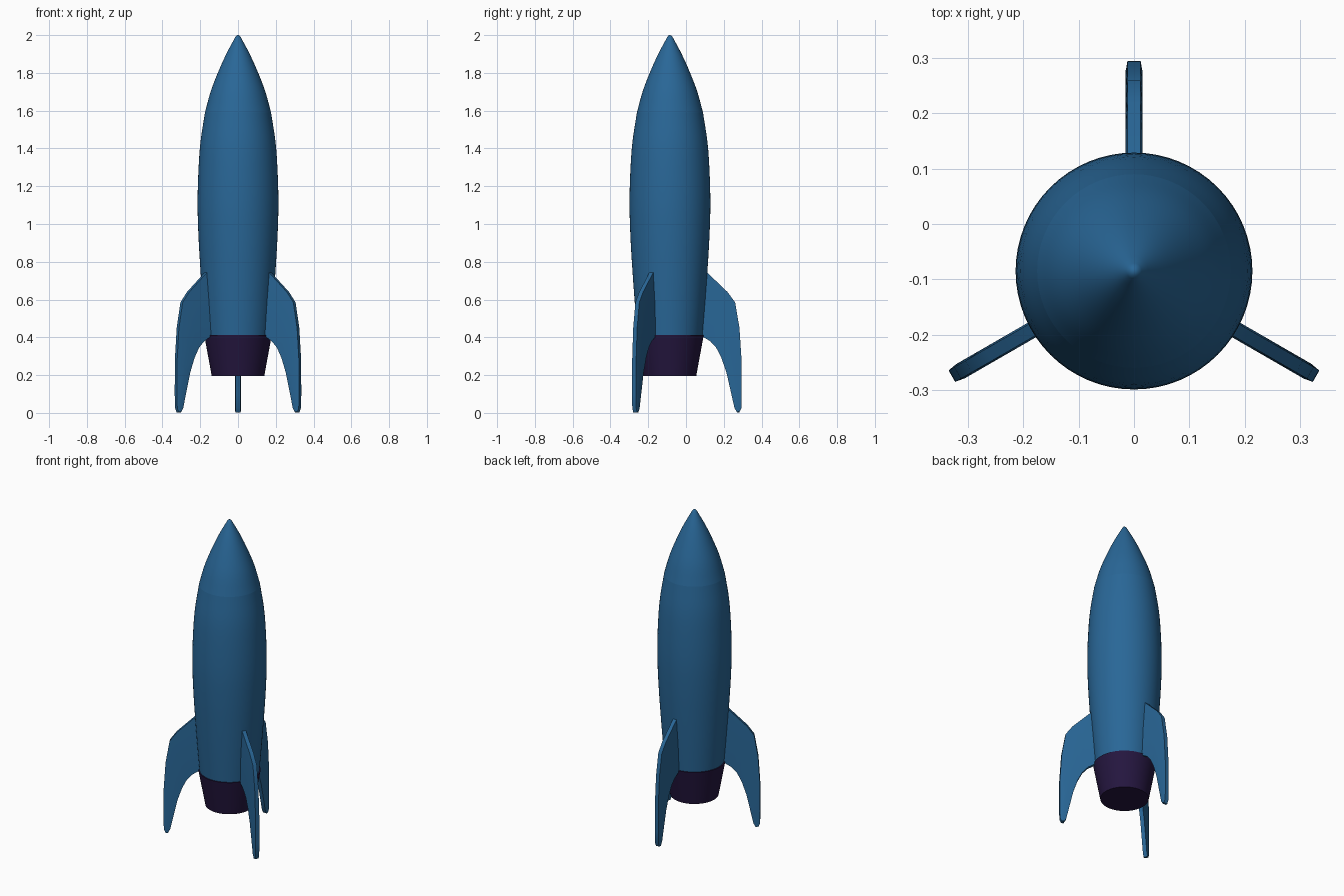
import bpy, bmesh, math
from mathutils import Vector, Matrix

if "Cube" in bpy.data.objects:
    bpy.data.objects.remove(bpy.data.objects["Cube"])

AXIS = Vector((0, -0.085, 0))   # rocket centre line


def material(name, rgb):
    m = bpy.data.materials.new(name)
    m.diffuse_color = (*rgb, 1)
    m.use_nodes = True
    m.node_tree.nodes["Principled BSDF"].inputs["Base Color"].default_value = m.diffuse_color
    return m


BLUE = material("blue_paint", (0.022, 0.135, 0.31))
PURPLE = material("dark_purple", (0.018, 0.008, 0.05))


def finish(bm, name, mat, angle):
    bmesh.ops.recalc_face_normals(bm, faces=bm.faces)
    me = bpy.data.meshes.new(name)
    bm.to_mesh(me)
    bm.free()
    me.materials.append(mat)
    ob = bpy.data.objects.new(name, me)
    bpy.context.collection.objects.link(ob)
    bpy.ops.object.select_all(action='DESELECT')
    ob.select_set(True)
    bpy.context.view_layer.objects.active = ob
    bpy.ops.object.shade_smooth_by_angle(angle=math.radians(angle))
    return ob


def smooth_path(pts, steps=4):
    """Catmull-Rom curve through a short list of points."""
    p = [Vector(q) for q in pts]
    p = [2 * p[0] - p[1]] + p + [2 * p[-1] - p[-2]]
    out = []
    for i in range(1, len(p) - 2):
        a, b, c, d = p[i - 1:i + 3]
        for s in range(steps):
            t = s / steps
            out.append(0.5 * (2 * b + (c - a) * t + (2 * a - 5 * b + 4 * c - d) * t * t
                              + (3 * b - a - 3 * c + d) * t ** 3))
    return out + [p[-2]]


def lathe(name, profile, mat, segs=64):
    """Spin a (radius, z) profile round the centre line and cap both ends."""
    bm = bmesh.new()
    rings = [[bm.verts.new(AXIS + Vector((r * math.cos(a), r * math.sin(a), z)))
              for a in (2 * math.pi * k / segs for k in range(segs))] for r, z in profile]
    for lo, hi in zip(rings, rings[1:]):
        for k in range(segs):
            n = (k + 1) % segs
            bm.faces.new((lo[k], lo[n], hi[n], hi[k]))
    bm.faces.new(rings[0])
    bm.faces.new(rings[-1])
    return finish(bm, name, mat, 35)


# Hull, nose cone and engine nozzle
lathe("hull", smooth_path([(0.172, 0.41), (0.186, 0.58), (0.199, 0.76), (0.209, 0.93),
                           (0.214, 1.10), (0.210, 1.27), (0.199, 1.43), (0.175, 1.59)]), BLUE)
lathe("nose_cone", smooth_path([(0.175, 1.59), (0.145, 1.70), (0.107, 1.80), (0.062, 1.90),
                                (0.014, 1.99)]) + [Vector((0.008, 1.998)), Vector((0.002, 2.0))], BLUE)
lathe("nozzle", [(0.139, 0.195), (0.179, 0.413)], PURPLE)

# Fin rails as (radius, z): outer edge, raised ridge, inner edge
OUTER = [(0.14, 0.80), (0.195, 0.745), (0.305, 0.64), (0.345, 0.585), (0.368, 0.45), (0.379, 0.28),
         (0.380, 0.10), (0.378, 0.025), (0.368, 0.003)]
RIDGE = [(0.14, 0.60), (0.195, 0.58), (0.25, 0.525), (0.285, 0.47), (0.313, 0.37), (0.335, 0.24),
         (0.352, 0.11), (0.362, 0.035), (0.363, 0.008)]
INNER = [(0.14, 0.40), (0.18, 0.40), (0.215, 0.378), (0.245, 0.345), (0.273, 0.29), (0.300, 0.21),
         (0.325, 0.10), (0.342, 0.025), (0.355, 0.003)]


def fin(name, angle):
    bm = bmesh.new()
    rot = Matrix.Rotation(angle, 4, 'Z')
    # closed cross-section: ridge left, outer pair, ridge right, inner pair
    section = [(RIDGE, 0.015), (OUTER, 0.012), (OUTER, -0.012),
               (RIDGE, -0.015), (INNER, -0.012), (INNER, 0.012)]
    rails = [[bm.verts.new(AXIS + rot @ Vector((r, t, z))) for r, z in rail] for rail, t in section]
    for a, b in zip(rails, rails[1:] + rails[:1]):
        for i in range(len(a) - 1):
            bm.faces.new((a[i], a[i + 1], b[i + 1], b[i]))
    bm.faces.new([r[0] for r in rails])
    bm.faces.new([r[-1] for r in rails])
    # soften the long rim edges
    rim = [e for e in bm.edges if len(e.link_faces) == 2 and e.calc_face_angle(0) > 1.1]
    bmesh.ops.bevel(bm, geom=rim, offset=0.004, segments=2, profile=0.5, affect='EDGES',
                    clamp_overlap=True)
    return finish(bm, name, BLUE, 40)


for label, deg in (("back_fin", 90), ("left_fin", 210), ("right_fin", 330)):
    fin(label, math.radians(deg))
